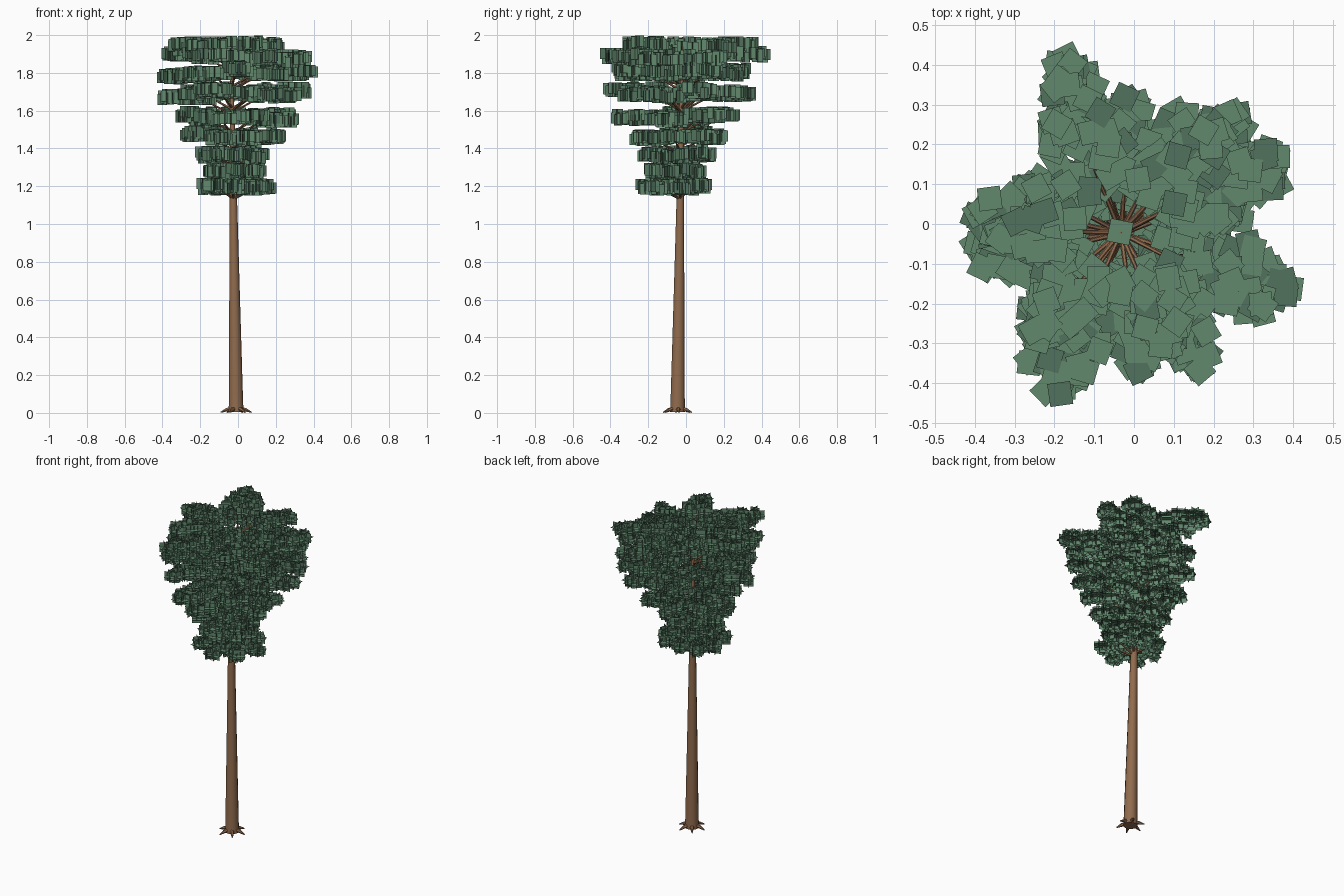
import bpy, bmesh, math, random
from mathutils import Matrix, Vector

if "Cube" in bpy.data.objects:
    bpy.data.objects.remove(bpy.data.objects["Cube"])

random.seed(11)


def material(name, rgb):
    m = bpy.data.materials.new(name)
    m.diffuse_color = (*rgb, 1)
    m.use_nodes = True
    m.node_tree.nodes["Principled BSDF"].inputs["Base Color"].default_value = m.diffuse_color
    return m


BARK = material("brown bark", (0.280, 0.147, 0.075))
LEAF = material("leaf green", (0.122, 0.250, 0.155))
LEAF_DARK = material("deep leaf green", (0.085, 0.170, 0.110))


def finish(bm, name, mats, smooth=False):
    mesh = bpy.data.meshes.new(name)
    bm.to_mesh(mesh)
    bm.free()
    for m in mats:
        mesh.materials.append(m)
    obj = bpy.data.objects.new(name, mesh)
    bpy.context.collection.objects.link(obj)
    if smooth:
        bpy.context.view_layer.objects.active = obj
        obj.select_set(True)
        bpy.ops.object.shade_smooth_by_angle(angle=math.radians(50))
        obj.select_set(False)
    return obj


def tube(bm, points, radii, sides):
    """Tapered tube along a path, capped at both ends."""
    rings = []
    for i, p in enumerate(points):
        d = points[min(i + 1, len(points) - 1)] - points[max(i - 1, 0)]
        rot = d.to_track_quat('Z', 'Y')
        rings.append([bm.verts.new(p + rot @ Vector((
            radii[i] * math.cos(2 * math.pi * k / sides),
            radii[i] * math.sin(2 * math.pi * k / sides), 0))) for k in range(sides)])
    for a, b in zip(rings, rings[1:]):
        for k in range(sides):
            n = (k + 1) % sides
            bm.faces.new((a[k], a[n], b[n], b[k]))
    bm.faces.new(rings[0][::-1])
    bm.faces.new(rings[-1])


def axis(z):
    """Centre of the slightly leaning trunk at height z."""
    t = z / 2
    return Vector((-0.010 - 0.026 * t, -0.045 + 0.026 * t, z))


def outward(angle):
    return Vector((math.cos(angle), math.sin(angle), 0))


# Trunk
bm = bmesh.new()
heights = [0.005, 0.06, 0.4, 0.8, 1.16, 1.5, 1.8, 1.94]
tube(bm, [axis(z) for z in heights],
     [0.041, 0.039, 0.033, 0.026, 0.020, 0.014, 0.008, 0.004], 12)
finish(bm, "trunk", [BARK], True)

# Surface roots
bm = bmesh.new()
for k in range(6):
    d = outward(2 * math.pi * k / 6 + 0.1)
    c = axis(0)
    tube(bm, [c + d * 0.022 + Vector((0, 0, 0.022)),
              c + d * 0.052 + Vector((0, 0, 0.016)),
              c + d * 0.082 + Vector((0, 0, 0.003))], [0.014, 0.010, 0.003], 6)
finish(bm, "roots", [BARK], True)


# Crown tiers: height, inner radius, then branch (angle in degrees, reach)
def ring(*reaches):
    return [(360 * k / len(reaches), r) for k, r in enumerate(reaches)]


TIERS = [
    (1.198, 0.03, ring(.20, .17, .14, .15, .165, .20, .21, .20)),
    (1.283, 0.03, ring(.15, .13, .11, .12, .13, .16, .17, .16)),
    (1.372, 0.04, ring(.17, .17, .165, .16, .17, .20, .20, .18)),
    (1.468, 0.06, [(185, .25), (245, .27), (295, .25), (345, .27), (35, .27),
                   (85, .22), (135, .21)]),
    (1.567, 0.07, [(190, .28), (248, .37), (33, .37), (85, .29), (-18, .34),
                   (-58, .30), (150, .24)]),
    (1.693, 0.09, [(186, .37), (20, .42), (-112, .42), (106, .38), (43, .41),
                   (-60, .36), (152, .27), (-26, .38)]),
    (1.800, 0.09, [(174, .37), (-19, .45), (-125, .40), (46, .42), (86, .34),
                   (-82, .35), (194, .36), (26, .41)]),
    (1.893, 0.09, [(168, .35), (26, .44), (108, .46), (-113, .44), (-58, .40),
                   (62, .34), (-28, .41), (-140, .30)]),
    (1.950, 0.10, [(112, .41), (180, .31), (46, .36), (-66, .32), (-128, .34)]),
]

wood = bmesh.new()
leaves = bmesh.new()


def leaf_cross(pos, size=0.058):
    """Three square cards crossing at right angles, turned about the vertical."""
    turn = Matrix.Rotation(random.uniform(0, math.pi / 2), 3, 'Z')
    h = size / 2
    shade = 1 if random.random() < 0.25 else 0
    for a in range(3):
        u, v = Vector((0, 0, 0)), Vector((0, 0, 0))
        u[a], v[(a + 1) % 3] = h, h
        f = leaves.faces.new([leaves.verts.new(pos + turn @ (u * i + v * j))
                              for i, j in ((-1, -1), (1, -1), (1, 1), (-1, 1))])
        f.material_index = shade


for n, (z, inner, branches) in enumerate(TIERS):
    for degrees, reach in branches:
        d = outward(math.radians(degrees))
        side = Vector((-d.y, d.x, 0))
        spread = 0.005 if n == 8 else 0.005 + 0.003 * n
        level = z + random.uniform(-spread, spread)
        c = axis(level)
        # Branch rising from the trunk into its foliage
        knee = min(0.17, reach * 0.6)
        tube(wood, [axis(level - knee * 0.55),
                    c + d * knee - Vector((0, 0, 0.008))], [0.007, 0.004], 6)
        # Flat pad of leaf crosses along the branch
        width = 0.055 + 0.085 * reach
        count = int(10 + 72 * reach)
        for k in range(count):
            # Even spacing along the branch, ending exactly at its tip
            r = inner + (reach - inner) * ((k + 1) / count) ** 0.8
            taper = min(1, 0.2 + 5 * (reach - r), 0.3 + r * 4)
            pos = c + d * r + side * random.uniform(-1, 1) * width * taper
            leaf_cross(pos + Vector((0, 0, random.uniform(-0.016, 0.016))))

# Tuft on the trunk tip
leaf_cross(axis(1.94))

finish(wood, "branches", [BARK], True)
finish(leaves, "foliage", [LEAF, LEAF_DARK])
